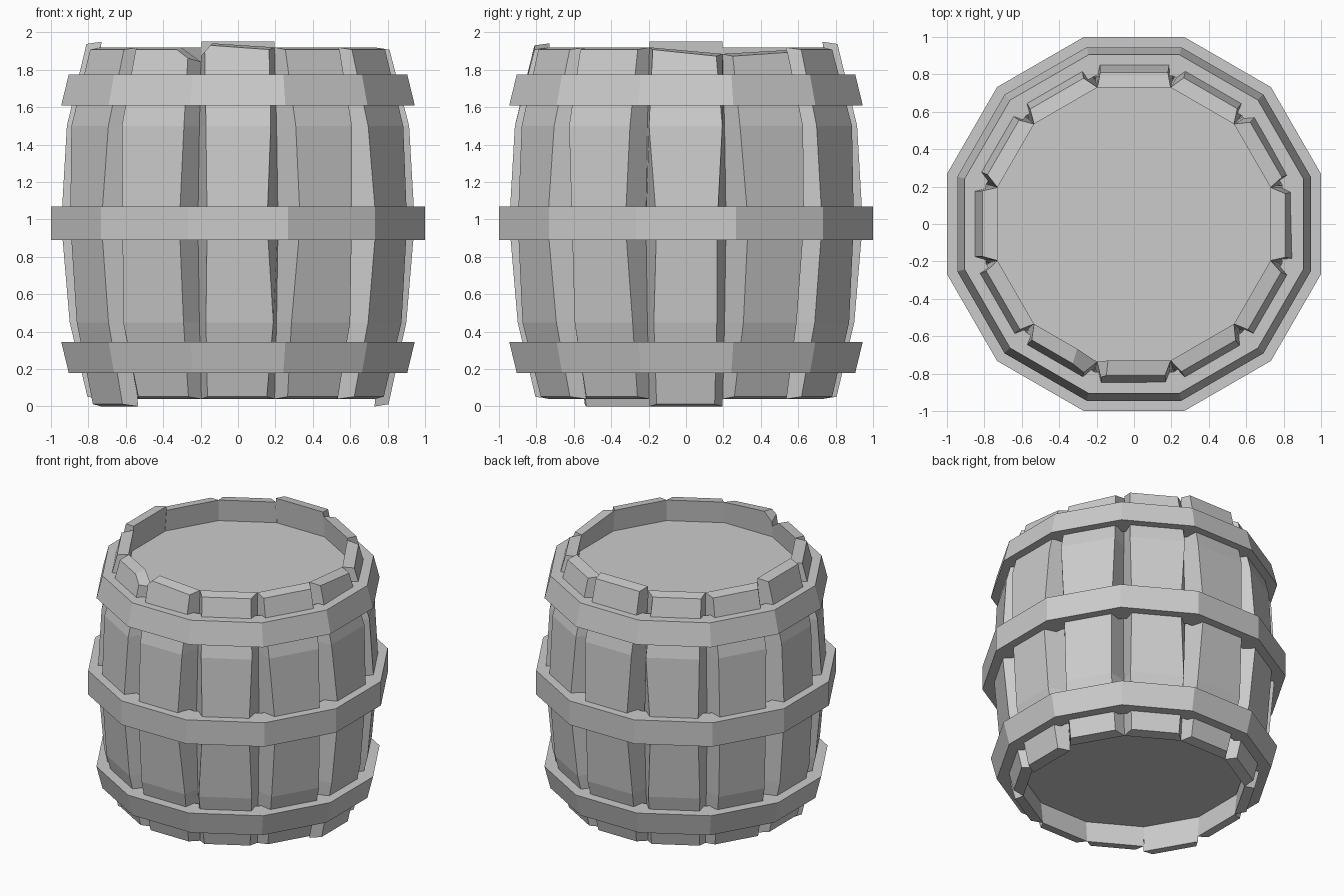
import bpy
import bmesh
import math
import random
from mathutils import Vector

random.seed(4)
SIDES = 12
HALF = math.pi / SIDES

cube = bpy.data.objects.get("Cube")
if cube:
    bpy.data.objects.remove(cube, do_unlink=True)

grey = bpy.data.materials.new("plain grey")
grey.use_nodes = True
GREY = (0.6, 0.6, 0.6, 1)
grey.diffuse_color = GREY
grey.node_tree.nodes["Principled BSDF"].inputs["Base Color"].default_value = GREY


def finish(bm, name):
    bmesh.ops.recalc_face_normals(bm, faces=bm.faces)
    mesh = bpy.data.meshes.new(name)
    bm.to_mesh(mesh)
    bm.free()
    mesh.materials.append(grey)
    obj = bpy.data.objects.new(name, mesh)
    bpy.context.collection.objects.link(obj)
    return obj


def bridge(bm, loop_a, loop_b):
    n = len(loop_a)
    for i in range(n):
        j = (i + 1) % n
        bm.faces.new((loop_a[i], loop_a[j], loop_b[j], loop_b[i]))


def polygon(bm, apothem, z):
    r = apothem / math.cos(HALF)
    angles = [HALF * (2 * i + 1) for i in range(SIDES)]
    return [bm.verts.new((r * math.cos(a), r * math.sin(a), z)) for a in angles]


def hoop(name, z0, z1, outer0, outer1, inner):
    bm = bmesh.new()
    loops = [polygon(bm, r, z) for r, z in
             ((inner, z0), (outer0, z0), (outer1, z1), (inner, z1))]
    for i in range(4):
        bridge(bm, loops[i], loops[(i + 1) % 4])
    finish(bm, name)


def lid(name, z0, z1, apothem):
    bm = bmesh.new()
    low, high = polygon(bm, apothem, z0), polygon(bm, apothem, z1)
    bridge(bm, low, high)
    bm.faces.new(low)
    bm.faces.new(high)
    finish(bm, name)


# Stave profile: height, inner apothem, outer apothem, outer half width
PROFILE = [(0.04, 0.73, 0.805, 0.165), (0.45, 0.77, 0.90, 0.175),
           (0.98, 0.80, 0.945, 0.17), (1.5, 0.77, 0.915, 0.185),
           (1.92, 0.73, 0.81, 0.17)]
# Uneven stave ends: heights at the two sides of a stave
TOPS = {0: (1.92, 1.885), 1: (1.885, 1.905), 3: (1.95, 1.95),
        6: (1.95, 1.95), 9: (1.945, 1.92)}
BOTTOMS = {0: 0.0, 7: 0.0}
# Broken corners: point (out, along, up) and cut direction
CHIPS = {8: ((0.76, 0.07, 1.92), (0, 0.55, 0.9)),
         9: ((0.76, -0.14, 1.94), (0, -0.75, 0.65))}


def stave(k):
    angle = k * 2 * HALF
    out = Vector((math.cos(angle), math.sin(angle), 0))
    along = Vector((-math.sin(angle), math.cos(angle), 0))

    def place(p):
        return out * p[0] + along * p[1] + Vector((0, 0, p[2]))

    bm = bmesh.new()
    loops = []
    for i, (z, inner, outer, width) in enumerate(PROFILE):
        z_left = z_right = z
        slope = 0
        if i == 0:
            z_left = z_right = BOTTOMS.get(k, z)
            slope = 0.012
        elif i == len(PROFILE) - 1:
            z_left, z_right = TOPS.get(k, (z, z))
            slope = -0.012
        w = inner * math.tan(HALF)
        left = width + random.uniform(-0.015, 0.015)
        right = width + random.uniform(-0.015, 0.015)
        corners = ((inner, -w, z_left), (outer, -left, z_left + slope),
                   (outer, right, z_right + slope), (inner, w, z_right))
        loops.append([bm.verts.new(place(c)) for c in corners])
    for a, b in zip(loops, loops[1:]):
        bridge(bm, a, b)
    bm.faces.new(loops[0])
    bm.faces.new(loops[-1])
    if k in CHIPS:
        point, normal = CHIPS[k]
        cut = bmesh.ops.bisect_plane(
            bm, geom=bm.verts[:] + bm.edges[:] + bm.faces[:],
            plane_co=place(point), plane_no=place(normal), clear_outer=True)
        edges = [e for e in cut["geom_cut"] if isinstance(e, bmesh.types.BMEdge)]
        bmesh.ops.holes_fill(bm, edges=edges)
    finish(bm, f"stave_{k + 1}")


for k in range(SIDES):
    stave(k)

# Recessed round ends
lid("top_lid", 1.70, 1.76, 0.742)
lid("bottom_lid", 0.20, 0.26, 0.742)

# Bands around the staves
hoop("lower_hoop", 0.18, 0.345, 0.905, 0.945, 0.79)
hoop("middle_hoop", 0.89, 1.07, 1.0, 1.0, 0.85)
hoop("upper_hoop", 1.61, 1.775, 0.945, 0.905, 0.79)
